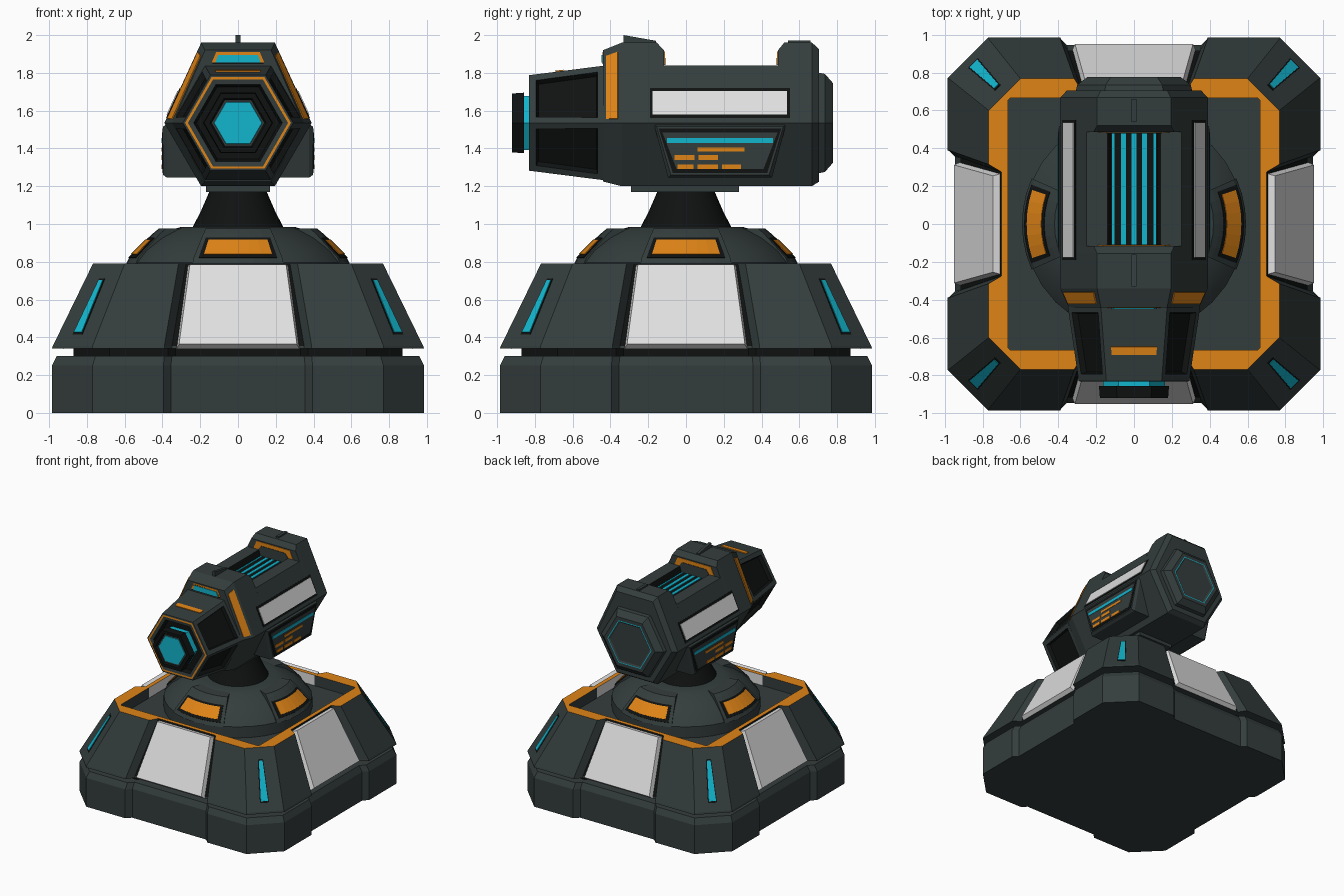
import bpy, bmesh, math
from mathutils import Vector, Matrix

cube = bpy.data.objects.get("Cube")
if cube:
    bpy.data.objects.remove(cube, do_unlink=True)

# Palette
DARK, BLACK, ORANGE, CYAN, WHITE = range(5)
PALETTE = []
for label, rgb in (("dark_slate", (.034, .047, .046)), ("black", (.005, .006, .006)),
                   ("orange", (.74, .23, .008)), ("cyan", (.006, .46, .61)),
                   ("light_grey", (.74, .74, .74))):
    m = bpy.data.materials.new(label)
    m.use_nodes = True
    m.diffuse_color = (*rgb, 1)
    m.node_tree.nodes["Principled BSDF"].inputs["Base Color"].default_value = (*rgb, 1)
    PALETTE.append(m)


def loft(name, loops, mats=DARK, caps=(DARK, DARK), recess=(), smooth=False):
    """Skin a list of equal point loops; mats is one colour or one rule per segment."""
    bm = bmesh.new()
    rows = [[bm.verts.new(p) for p in loop] for loop in loops]
    n, windows = len(loops[0]), []
    for i in range(len(rows) - 1):
        rule = mats[i] if isinstance(mats, (list, tuple)) else mats
        for j in range(n):
            k = (j + 1) % n
            f = bm.faces.new((rows[i][j], rows[i][k], rows[i + 1][k], rows[i + 1][j]))
            f.material_index = rule(j) if callable(rule) else rule
            if i == 0 and j in recess:
                windows.append(f)
    for row, c in zip((rows[0], rows[-1]), caps):
        bm.faces.new(row).material_index = c
    bmesh.ops.recalc_face_normals(bm, faces=bm.faces[:])
    if windows:
        bmesh.ops.inset_individual(bm, faces=windows, thickness=.05)
        rim = bmesh.ops.inset_individual(bm, faces=windows, thickness=.012, depth=-.03)
        for f in windows + rim["faces"]:
            f.material_index = BLACK
    used = sorted({f.material_index for f in bm.faces})
    for f in bm.faces:
        f.material_index = used.index(f.material_index)
    mesh = bpy.data.meshes.new(name)
    bm.to_mesh(mesh)
    bm.free()
    for u in used:
        mesh.materials.append(PALETTE[u])
    ob = bpy.data.objects.new(name, mesh)
    bpy.context.collection.objects.link(ob)
    if smooth:
        bpy.ops.object.select_all(action='DESELECT')
        ob.select_set(True)
        bpy.context.view_layer.objects.active = ob
        bpy.ops.object.shade_smooth_by_angle(angle=math.radians(32))
    return ob


def plate(name, pts, color, t=.006, ref=None, taper=1.0):
    """Thin slab standing on a flat polygon, facing away from ref."""
    pts = [Vector(p) for p in pts]
    mid = sum(pts, Vector()) / len(pts)
    nrm = (pts[1] - pts[0]).cross(pts[2] - pts[1]).normalized()
    ref = Vector(ref or (0, 0, 1.535 if mid.z > 1.2 else .3))
    if nrm.dot(mid - ref) < 0:
        nrm = -nrm
    top = [mid + (p - mid) * taper + nrm * t for p in pts]
    return loft(name, [[p - nrm * .003 for p in pts], top], color, (color, color))


def patch(q, u0, u1, v0, v1):
    """Sub-rectangle of a quad in its own u, v."""
    a, b, c, d = map(Vector, q)
    return [a.lerp(b, u).lerp(d.lerp(c, u), v) for u, v in ((u0, v0), (u1, v0), (u1, v1), (u0, v1))]


def framed(name, q, u0, u1, v0, v1, color, mu=.05, mv=.05):
    plate(name + "_frame", patch(q, u0 - mu, u1 + mu, v0 - mv, v1 + mv), BLACK, .003)
    plate(name, patch(q, u0, u1, v0, v1), color, .008)


def notched(z, r, d, a, c):
    """Square with cut corners and a shallow notch in each side."""
    quarter = [(r - d, a), (r, a + .04), (r, c), (c, r), (a + .04, r), (a, r - d)]
    return [Matrix.Rotation(k * math.pi / 2, 3, 'Z') @ Vector((x, y, z))
            for k in range(4) for x, y in quarter]


def ring(r, z, n=32):
    return [(r * math.cos(math.tau * i / n), r * math.sin(math.tau * i / n), z) for i in range(n)]


def section(y, m, t, zt, b, zb, zm=1.535):
    return [(m, y, zm), (t, y, zt), (-t, y, zt), (-m, y, zm), (-b, y, zb), (b, y, zb)]


def hexagon(y, r):
    h = r * math.sqrt(3) / 2
    return section(y, r, r / 2, 1.535 + h, r / 2, 1.535 - h)


def notch_color(c):
    return lambda j: c if j % 6 == 5 else DARK


# Foundation, shadow gap and sloped skirt with the orange rim and sunken deck
loft("foundation", [notched(0, .985, .04, .355, .77), notched(.25, .985, .04, .355, .77),
                    notched(.3, .96, .04, .35, .755)])
loft("shadow_gap", [notched(.29, .87, .03, .33, .68), notched(.35, .87, .03, .33, .68)],
     BLACK, (BLACK, BLACK))
loft("skirt", [notched(.34, .985, .065, .35, .77), notched(.355, .98, .065, .35, .77),
               notched(.79, .768, .068, .275, .6), notched(.79, .665, 0, .27, .655),
               notched(.7, .665, 0, .27, .655)],
     [DARK, notch_color(BLACK), ORANGE, notch_color(WHITE)])

# Four armour panels and corner lights
for k in range(4):
    turn = Matrix.Rotation(k * math.pi / 2, 3, 'Z')
    q = [(-.325, -.925, .34), (.325, -.925, .34), (.265, -.71, .78), (-.265, -.71, .78)]
    plate("armour_panel", [turn @ Vector(p) for p in q], WHITE, .034, taper=.96)
    q = [turn @ Vector(p) for p in ((.77, .98, .355), (.98, .77, .355), (.768, .6, .79), (.6, .768, .79))]
    for nm, c, t, g in (("corner_light_frame", BLACK, .003, .025), ("corner_light", CYAN, .007, 0)):
        lo, hi = patch(q, .4 - g, .6 + g, .16 - g, .5), patch(q, .44 - g, .56 + g, .5, .79 + g)
        plate(nm, lo[:2] + hi[2:], c, t)

# Turntable dome with four lit housings
loft("turntable_dome", [ring(r, z) for r, z in ((.585, .69), (.585, .795), (.53, .86), (.44, .925),
                                                (.35, .97), (.3, .985), (.2, .985))], smooth=True)


def sector(name, profile, degrees, k, color):
    loops = []
    for i in range(7):
        a = k * math.pi / 2 + math.radians(degrees) * (i / 3 - 1)
        loops.append([(r * math.cos(a), r * math.sin(a), z) for r, z in profile])
    loft(name, loops, color, (color, color))


for k in range(4):
    sector("light_housing", [(.592, .79), (.575, .825), (.45, .95), (.42, .975), (.3, .975), (.3, .79)],
           24, k, DARK)
    sector("housing_frame", [(.572, .815), (.581, .823), (.476, .928), (.467, .92)], 21, k, BLACK)
    sector("housing_light", [(.56, .835), (.567, .842), (.491, .918), (.484, .911)], 18.5, k, ORANGE)

# Neck and mount
loft("neck", [ring(.245, .975), ring(.2, 1.06), ring(.15, 1.175)], BLACK, (BLACK, BLACK), smooth=True)
loft("mount_plate", [[(x, y, z) for x, y in ((-.17, -.29), (.17, -.29), (.17, .28), (-.17, .28))]
                     for z in (1.17, 1.21)])

# Cannon body: front block, troughed middle, rear block
FULL = dict(m=.39, t=.195, zt=1.96, b=.195, zb=1.2)
LOW = dict(FULL, t=.213, zt=1.92)
COLLAR = dict(m=.345, t=.175, zt=1.92, b=.175, zb=1.225)
loft("front_block", [section(-.116, **LOW), section(-.155, **FULL), section(-.34, **FULL),
                     section(-.44, **COLLAR)])
loft("rear_block", [section(.487, **LOW), section(.52, **FULL), section(.667, **FULL),
                    section(.705, m=.355, t=.175, zt=1.925, b=.175, zb=1.225)])
outline = [(.39, 1.535), (.25, 1.84), (.14, 1.84), (.125, 1.79)]
outline += [(-x, z) for x, z in reversed(outline)] + [(-.195, 1.2), (.195, 1.2)]
loft("middle_body", [[(x, y, z) for x, z in outline] for y in (-.116, .487)],
     lambda j: BLACK if j in (2, 3, 4) else DARK)

# Glowing trough stripes and orange arches at its ends
for x, w in ((-.11, .007), (-.055, .014), (0, .014), (.055, .014), (.11, .007)):
    plate("trough_stripe", [(x - w, -.11, 1.79), (x + w, -.11, 1.79), (x + w, .48, 1.79),
                            (x - w, .48, 1.79)], CYAN)
for y, ref in ((.487, (0, 2, 1.9)), (-.116, (0, -2, 1.9))):
    for nm, w, top, c, t in (("trough_arch", .19, 1.912, ORANGE, .004), ("trough_arch_core", .145, 1.88, DARK, .008)):
        plate(nm, [(-w, y, 1.842), (w, y, 1.842), (w - .03, y, top), (.03 - w, y, top)], c, t, ref)

# Sight fins
for y0, y1, z0, z1 in ((-.33, -.16, 2, 1.97), (.54, .66, 1.972, 1.972)):
    loft("sight_fin", [[(x, y0, 1.95), (x, y1, 1.95), (x, y1, z1), (x, y0, z0)] for x in (-.012, .012)])

# Side details, mirrored
for s in (1, -1):
    q = [(s * .39, -.116, 1.535), (s * .39, .487, 1.535), (s * .195, .487, 1.96), (s * .195, -.116, 1.96)]
    framed("side_strip", q, -.1, 1.08, .1, .39, WHITE, .025, .04)
    q = [(s * x, y, z) for x, y, z in ((.39, -.34, 1.535), (.345, -.44, 1.535),
                                       (.175, -.44, 1.92), (.195, -.34, 1.96))]
    plate("collar_stripe", patch(q, .2, .8, .05, .9), ORANGE)

    # Control pod with a small display
    def pod_quad(x, g):
        return [(s * x, y, z) for y, z in ((-.17 + g, 1.53 - g), (.53 - g, 1.53 - g),
                                           (.455 - g, 1.245 + g), (-.095 + g, 1.245 + g))]
    loft("control_pod", [pod_quad(.2, 0), pod_quad(.375, 0), pod_quad(.397, .015)])
    plate("pod_frame", pod_quad(.397, .025), BLACK, .003)
    plate("pod_screen", pod_quad(.397, .045), DARK, .005)
    for y0, y1, z0, z1, c in ((-.1, .46, 1.43, 1.455, CYAN), (.06, .31, 1.385, 1.405, ORANGE),
                              (-.06, .045, 1.34, 1.365, ORANGE), (.065, .17, 1.34, 1.365, ORANGE),
                              (-.045, .04, 1.29, 1.315, ORANGE), (.06, .17, 1.29, 1.315, ORANGE),
                              (.19, .29, 1.29, 1.315, ORANGE)):
        plate("screen_bar", [(s * .397, y, z) for y, z in ((y0, z0), (y1, z0), (y1, z1), (y0, z1))],
              c, .008)

# Collar lamp
q = [(-.12, -.44, 1.855), (.12, -.44, 1.855), (.105, -.44, 1.895), (-.105, -.44, 1.895)]
plate("collar_lamp_trim", patch(q, -.08, 1.08, 0, 1.4), ORANGE, .003)
framed("collar_lamp", q, 0, 1, 0, 1, CYAN, .06, .18)

# Nose with recessed side windows, orange rim and top bar
loft("nose", [hexagon(-.435, .35), hexagon(-.83, .292), hexagon(-.832, .28), hexagon(-.832, .265),
              hexagon(-.828, .235), hexagon(-.79, .22)],
     [DARK, DARK, ORANGE, DARK, BLACK], (DARK, BLACK), recess=(0, 2, 3, 5))
back, front = hexagon(-.435, .35), hexagon(-.83, .292)
plate("nose_bar", patch([back[2], back[1], front[1], front[2]], .12, .88, .54, .65), ORANGE)

# Muzzle and rear cap
loft("muzzle", [hexagon(-.78, .165), hexagon(-.857, .165), hexagon(-.857, .185), hexagon(-.92, .18),
                hexagon(-.92, .15), hexagon(-.905, .14), hexagon(-.905, .128), hexagon(-.908, .126)],
     [CYAN, BLACK, BLACK, BLACK, BLACK, DARK, CYAN], (BLACK, CYAN))
loft("rear_cap", [hexagon(.69, .31), hexagon(.735, .3), hexagon(.777, .245), hexagon(.777, .212),
                  hexagon(.777, .204), hexagon(.77, .19)],
     [DARK, DARK, DARK, CYAN, DARK])
